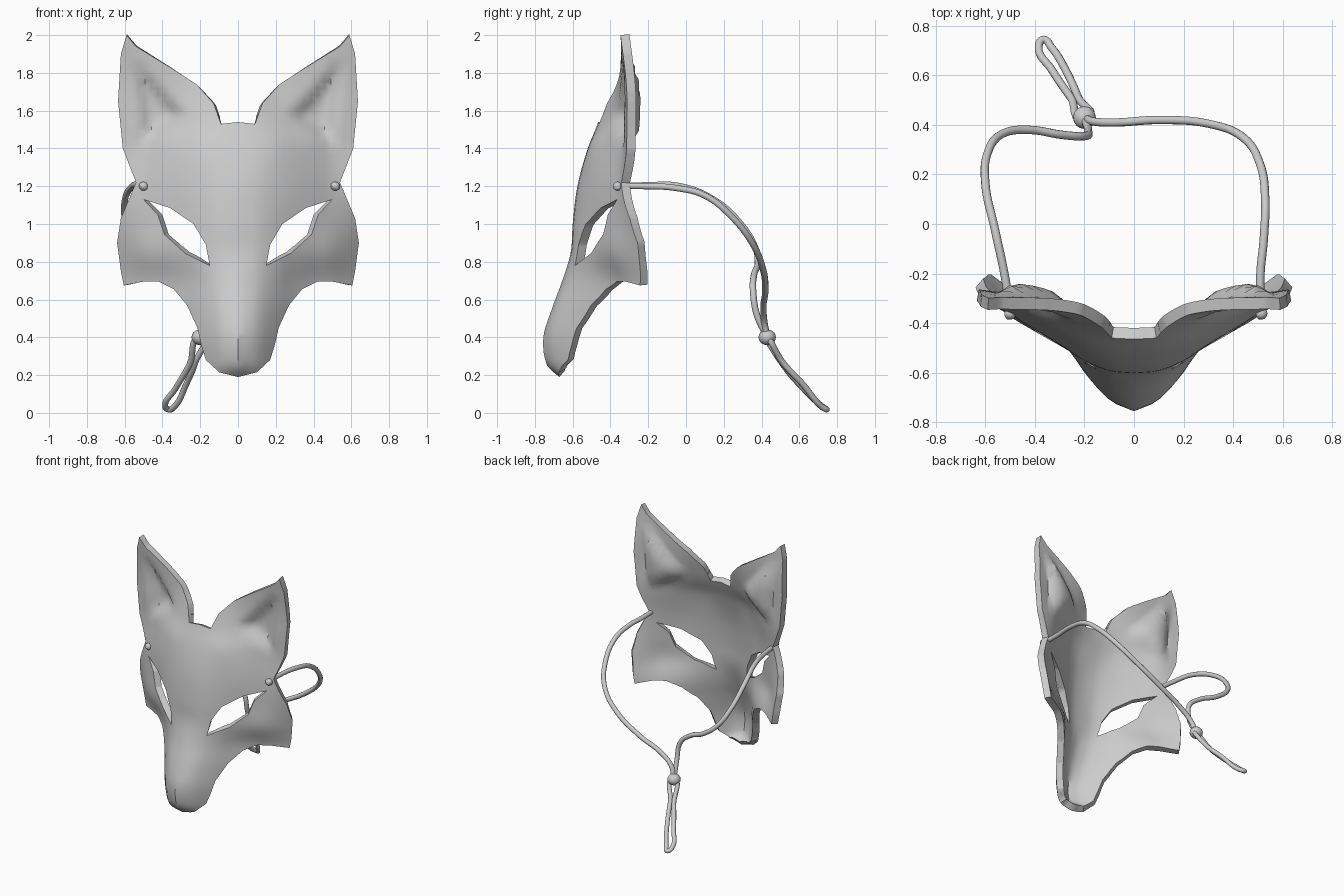
import bpy, bmesh, math
from mathutils import Vector

if "Cube" in bpy.data.objects:
    bpy.data.objects.remove(bpy.data.objects["Cube"])

# Half outline and eye hole of the mask in front view (x, z)
OUTLINE = [(0, .19), (.1, .215), (.17, .28), (.195, .36), (.215, .45), (.27, .57), (.34, .655),
           (.42, .695), (.5, .695), (.605, .675), (.62, .75), (.64, .9), (.62, 1.03), (.54, 1.22),
           (.61, 1.4), (.635, 1.65), (.62, 1.9), (.59, 2.0), (.54, 1.94), (.36, 1.83),
           (.22, 1.74), (.13, 1.64), (.09, 1.53), (0, 1.54)]
EYE = [(.15, .78), (.28, .845), (.39, .945), (.425, 1.05), (.5, 1.13),
       (.36, 1.085), (.235, 1.0), (.17, .89)]

# Depth of the front surface: one row of y values per height z
XS = [0, .1, .2, .3, .4, .5, .64]
DEPTH = {
    .19: [-.67, -.65, -.57, -.47, -.40, -.32, -.24],
    .25: [-.735, -.69, -.585, -.47, -.40, -.32, -.24],
    .40: [-.755, -.71, -.60, -.46, -.39, -.31, -.23],
    .55: [-.71, -.68, -.585, -.47, -.38, -.31, -.22],
    .70: [-.655, -.63, -.56, -.46, -.38, -.32, -.22],
    .85: [-.61, -.60, -.555, -.49, -.43, -.37, -.245],
    1.0: [-.60, -.59, -.55, -.49, -.43, -.37, -.28],
    1.2: [-.575, -.565, -.53, -.48, -.42, -.36, -.31],
    1.4: [-.52, -.515, -.49, -.44, -.385, -.335, -.31],
    1.54: [-.465, -.455, -.425, -.385, -.355, -.335, -.31],
    1.75: [-.41, -.40, -.37, -.355, -.345, -.335, -.315],
    2.0: [-.37, -.36, -.36, -.35, -.35, -.35, -.345],
}
ZS = list(DEPTH)


def smooth_interp(xs, ys, t):
    """Cubic interpolation through uneven knots."""
    t = min(max(t, xs[0]), xs[-1])
    n = len(xs)
    i = max(k for k in range(n - 1) if xs[k] <= t)

    def slope(k):
        a, b = max(k - 1, 0), min(k + 1, n - 1)
        return (ys[b] - ys[a]) / (xs[b] - xs[a])
    h = xs[i + 1] - xs[i]
    u = (t - xs[i]) / h
    return ((2*u**3 - 3*u*u + 1) * ys[i] + (u**3 - 2*u*u + u) * h * slope(i)
            + (3*u*u - 2*u**3) * ys[i + 1] + (u**3 - u*u) * h * slope(i + 1))


def ear_recess(x, z):
    """Hollow inside the ear: a soft-edged triangle."""
    tri = [(.57, 1.92), (.24, 1.56), (.52, 1.38)]
    d = 1
    for (ax, az), (bx, bz) in zip(tri, tri[1:] + tri[:1]):
        length = math.hypot(bx - ax, bz - az)
        d = min(d, ((bx - ax) * (z - az) - (bz - az) * (x - ax)) / length)
    u = min(max(d / .08, 0), 1)
    return .05 * u * u * (3 - 2 * u)


def front_depth(x, z):
    return smooth_interp(ZS, [smooth_interp(XS, DEPTH[k], x) for k in ZS], z) + ear_recess(x, z)


def finish(ob, angle=40):
    bpy.ops.object.select_all(action='DESELECT')
    ob.select_set(True)
    bpy.context.view_layer.objects.active = ob
    for m in list(ob.modifiers):
        bpy.ops.object.modifier_apply(modifier=m.name)
    bpy.ops.object.shade_smooth_by_angle(angle=math.radians(angle))


# Mask: fill flat half outline, cut into a grid, push to depth, mirror, thicken
bm = bmesh.new()
for loop in (OUTLINE, EYE):
    vs = [bm.verts.new((x, 0, z)) for x, z in loop]
    for a, b in zip(vs, vs[1:] + vs[:1]):
        bm.edges.new((a, b))
bmesh.ops.triangle_fill(bm, edges=bm.edges[:], use_beauty=True, normal=(0, -1, 0))
STEP = .035
for axis, count in ((0, 19), (2, 58)):
    for i in range(1, count):
        co, no = Vector(), Vector()
        co[axis], no[axis] = i * STEP + .003, 1
        bmesh.ops.bisect_plane(bm, geom=bm.verts[:] + bm.edges[:] + bm.faces[:],
                               dist=1e-5, plane_co=co, plane_no=no)
diagonals = []
for e in bm.edges:
    d = e.verts[0].co - e.verts[1].co
    if len(e.link_faces) == 2 and abs(d.x) > 1e-4 and abs(d.z) > 1e-4:
        diagonals.append(e)
bmesh.ops.dissolve_edges(bm, edges=diagonals, use_verts=False)
loose = [v for v in bm.verts if len(v.link_edges) == 2 and not v.is_boundary]
bmesh.ops.dissolve_verts(bm, verts=loose)
for v in bm.verts:
    v.co.y = front_depth(v.co.x, v.co.z)
bm.normal_update()
if sum(f.normal.y * f.calc_area() for f in bm.faces) > 0:
    bmesh.ops.reverse_faces(bm, faces=bm.faces[:])
me = bpy.data.meshes.new("mask")
bm.to_mesh(me)
bm.free()
mask = bpy.data.objects.new("mask", me)
bpy.context.collection.objects.link(mask)
mir = mask.modifiers.new("mirror", 'MIRROR')
mir.use_clip = True
sol = mask.modifiers.new("thickness", 'SOLIDIFY')
sol.thickness, sol.offset = .048, -1
finish(mask)


def cord(name, pts, radius=.017, cyclic=False):
    cu = bpy.data.curves.new(name, 'CURVE')
    cu.dimensions = '3D'
    cu.bevel_depth, cu.bevel_resolution, cu.resolution_u = radius, 3, 8
    cu.use_fill_caps = True
    sp = cu.splines.new('BEZIER')
    sp.bezier_points.add(len(pts) - 1)
    for bp, p in zip(sp.bezier_points, pts):
        bp.co = p
        bp.handle_left_type = bp.handle_right_type = 'AUTO'
    sp.use_cyclic_u = cyclic
    ob = bpy.data.objects.new(name, cu)
    bpy.context.collection.objects.link(ob)


# Two elastic strands and the hanging loop
cord("right_strand", [(.515, -.36, 1.2), (.51, -.22, 1.2), (.525, -.05, 1.19), (.53, .1, 1.15),
                      (.51, .24, 1.04), (.44, .35, .9), (.3, .405, .77), (.1, .42, .65),
                      (-.08, .41, .56), (-.17, .415, .48), (-.195, .43, .4)])
cord("left_strand", [(-.5, -.36, 1.2), (-.52, -.22, 1.205), (-.56, -.03, 1.2), (-.60, .16, 1.12),
                     (-.59, .29, 1.0), (-.53, .365, .88), (-.42, .38, .79), (-.29, .36, .73),
                     (-.2, .355, .65), (-.185, .375, .52), (-.2, .43, .4)])
cord("end_loop", [(-.195, .43, .4), (-.255, .51, .26), (-.33, .62, .13), (-.385, .72, .035),
                  (-.365, .745, .018), (-.335, .715, .035), (-.275, .62, .15), (-.225, .51, .27)],
     .016, True)


def ball(name, loc, r, flat=1):
    bpy.ops.mesh.primitive_uv_sphere_add(segments=16, ring_count=10, radius=r, location=loc)
    ob = bpy.context.object
    ob.name = name
    ob.scale.z = flat
    finish(ob, 60)


# Bead and the cord knots at the temples
ball("bead", (-.2, .43, .4), .046, .9)
for side, x in (("right", .515), ("left", -.5)):
    ball(side + "_knot", (x, -.362, 1.2), .024)
    bpy.ops.mesh.primitive_torus_add(location=(x, -.362, 1.2), rotation=(.3, .6, 0), major_radius=.017,
                                     minor_radius=.009, major_segments=16, minor_segments=8)
    bpy.context.object.name = side + "_knot_wrap"
    finish(bpy.context.object, 60)
